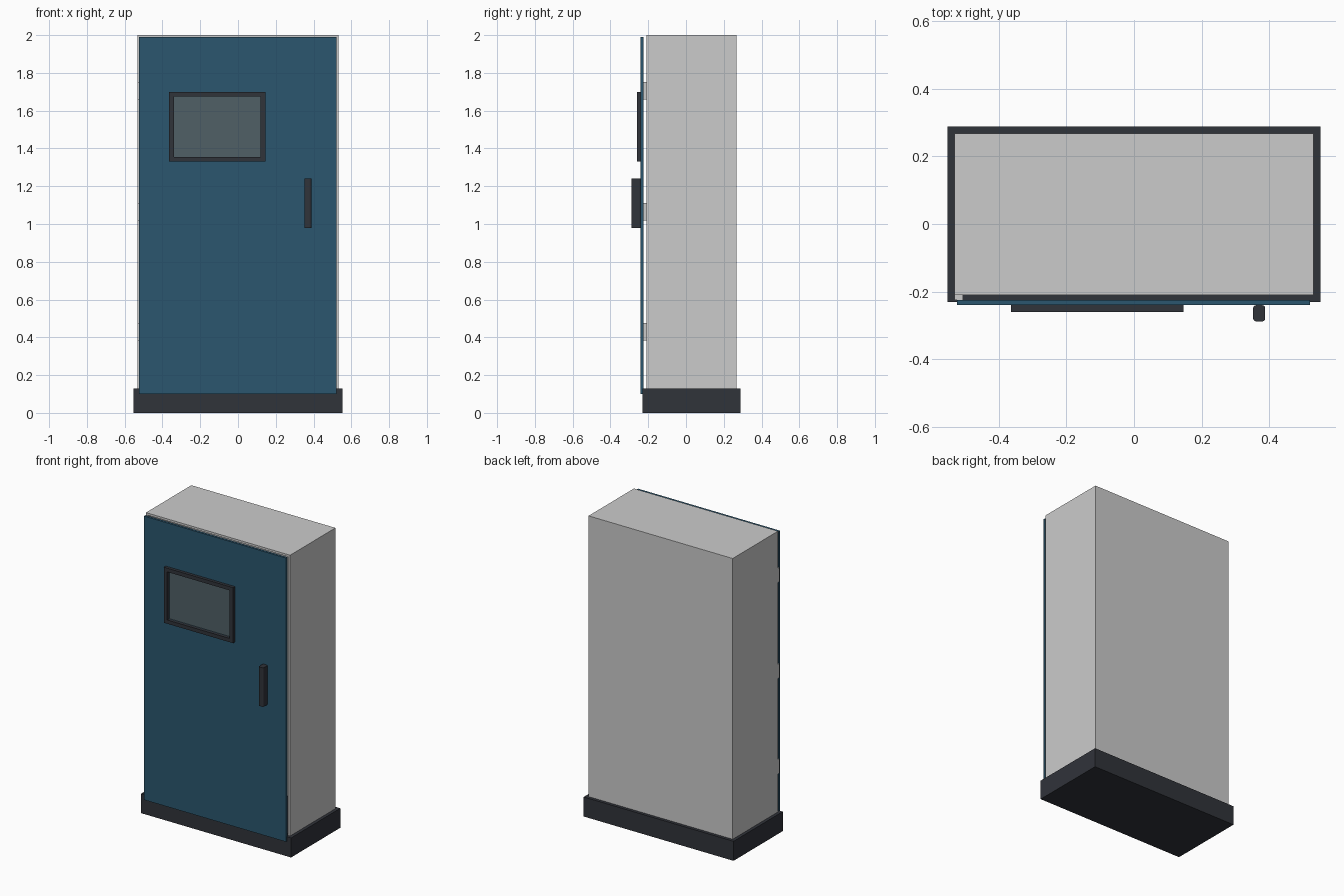
import bpy, bmesh
from mathutils import Vector

if "Cube" in bpy.data.objects:
    bpy.data.objects.remove(bpy.data.objects["Cube"])


def material(name, rgb):
    m = bpy.data.materials.new(name)
    m.diffuse_color = (*rgb, 1)
    m.use_nodes = True
    m.node_tree.nodes["Principled BSDF"].inputs["Base Color"].default_value = m.diffuse_color
    return m


BLUE = material("door_blue", (0.024, 0.093, 0.156))
DARK = material("dark_trim", (0.03, 0.033, 0.042))
GLASS = material("window_glass", (0.08, 0.117, 0.133))


def finish(name, bm, mat):
    bmesh.ops.recalc_face_normals(bm, faces=bm.faces)
    me = bpy.data.meshes.new(name)
    bm.to_mesh(me)
    bm.free()
    ob = bpy.data.objects.new(name, me)
    bpy.context.collection.objects.link(ob)
    if mat:
        me.materials.append(mat)
    return ob


def box_bm(lo, hi):
    bm = bmesh.new()
    bmesh.ops.create_cube(bm, size=1)
    lo, hi = Vector(lo), Vector(hi)
    for v in bm.verts:
        v.co = (lo + hi) / 2 + v.co * (hi - lo)
    return bm


def box(name, lo, hi, mat=None):
    return finish(name, box_bm(lo, hi), mat)


def panel_with_hole(name, outer, inner, y0, y1, mat):
    """Flat panel in the xz plane; rectangles are (x0, x1, z0, z1)."""
    bm = bmesh.new()
    rings = []
    for y in (y0, y1):
        for x0, x1, z0, z1 in (outer, inner):
            rings.append([bm.verts.new((x, y, z)) for x, z in
                          ((x0, z0), (x1, z0), (x1, z1), (x0, z1))])
    of, inf, ob, inb = rings
    for a, b in ((of, inf), (inf, inb), (inb, ob), (ob, of)):
        for i in range(4):
            j = (i + 1) % 4
            bm.faces.new((a[i], a[j], b[j], b[i]))
    return finish(name, bm, mat)


# Plinth
box("plinth", (-0.552, -0.23, 0), (0.552, 0.288, 0.13), DARK)

# Cabinet shell, hollow and open to the front
bm = box_bm((-0.531, -0.21, 0.10), (0.531, 0.267, 2.0))
front = min(bm.faces, key=lambda f: f.calc_center_median().y)
bmesh.ops.inset_region(bm, faces=[front], thickness=0.02)
inner = bmesh.ops.extrude_discrete_faces(bm, faces=[front])["faces"]
bmesh.ops.translate(bm, verts=inner[0].verts, vec=(0, 0.457, 0))
finish("cabinet_shell", bm, None)

# Door with window opening
opening = (-0.34, 0.12, 1.355, 1.675)
panel_with_hole("door", (-0.524, 0.521, 0.10, 1.99), opening, -0.24, -0.224, BLUE)

# Window frame and glass
panel_with_hole("window_frame", (-0.364, 0.146, 1.33, 1.70), opening, -0.26, -0.24, DARK)
box("window_glass", (-0.34, -0.237, 1.355), (0.12, -0.231, 1.675), GLASS)

# Handle with rounded upright edges
bm = box_bm((0.352, -0.288, 0.98), (0.388, -0.24, 1.24))
upright = [e for e in bm.edges if abs(e.verts[0].co.z - e.verts[1].co.z) > 0.1]
bmesh.ops.bevel(bm, geom=upright, offset=0.009, segments=3, profile=0.5, affect='EDGES')
finish("handle", bm, DARK)

# Hinges
for i, z in enumerate((0.43, 1.065, 1.705)):
    box(f"hinge_{i + 1}", (-0.531, -0.224, z - 0.047), (-0.505, -0.21, z + 0.047))
